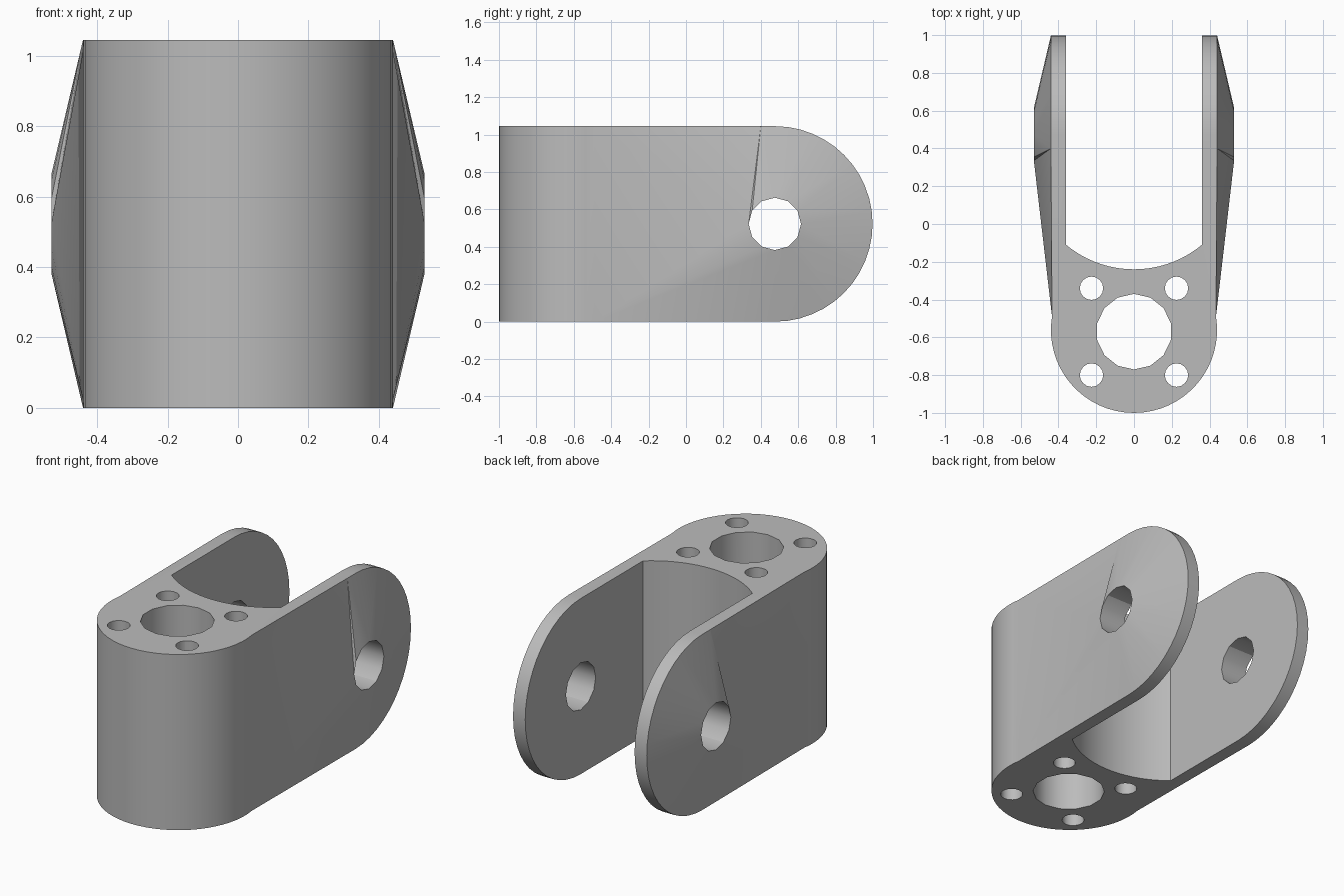
import bpy, bmesh, math
from mathutils import Matrix

if "Cube" in bpy.data.objects:
    bpy.data.objects.remove(bpy.data.objects["Cube"])

H = 1.045            # height
MID = H / 2
PIN_Y, PIN_R = 0.475, 0.14
INNER, EDGE, NECK, BOSS = 0.36, 0.44, 0.434, 0.53
NECK_Y, SCOOP_Y = -0.49, -0.11
ARC = 24             # segments round each arm tip
SIDES = 12           # sides of each pin hole

grey = bpy.data.materials.new("light grey")
grey.use_nodes = True
grey.diffuse_color = (0.5, 0.5, 0.5, 1)
grey.node_tree.nodes["Principled BSDF"].inputs["Base Color"].default_value = (0.5, 0.5, 0.5, 1)

bm = bmesh.new()


def outline(s, x, start_x, start_y):
    """Arm side outline, from the top front corner round the tip to the bottom."""
    pts = [(start_x, start_y, H), (x, 0.40, H)]
    for j in range(ARC + 1):
        a = math.pi / 2 - math.pi * j / ARC
        pts.append((x, PIN_Y + MID * math.cos(a), MID + MID * math.sin(a)))
    pts.append((start_x, start_y, 0))
    return [bm.verts.new((s * px, y, z)) for px, y, z in pts]


def pin_rim(s, x):
    ring = []
    for k in range(SIDES):
        a = math.pi - math.tau * k / SIDES
        ring.append(bm.verts.new((s * x, PIN_Y + PIN_R * math.cos(a), MID + PIN_R * math.sin(a))))
    return ring


def fill_side(o, h):
    """Triangle fans between the outline and the pin hole."""
    h = h + [h[0]]
    i = k = 0
    quarter = SIDES // 4
    steps = "o" + "h" * quarter + "o"
    for j in range(ARC):
        steps += "oh" if j % 4 == 2 else "o"
    steps += "o" + "h" * quarter
    for step in steps:
        if step == "o":
            bm.faces.new((o[i], o[i + 1], h[k]))
            i += 1
        else:
            bm.faces.new((o[i], h[k + 1], h[k]))
            k += 1
    bm.faces.new((o[-1], o[0], h[0]))


# Two flared arms
arms = {}
for s in (1, -1):
    outer = outline(s, EDGE, NECK, NECK_Y)
    inner = outline(s, INNER, INNER, SCOOP_Y)
    rim_out, rim_in = pin_rim(s, BOSS), pin_rim(s, INNER)
    fill_side(outer, rim_out)
    fill_side(inner, rim_in)
    for k in range(SIDES):
        n = (k + 1) % SIDES
        bm.faces.new((rim_out[k], rim_out[n], rim_in[n], rim_in[k]))
    for j in range(2, ARC + 2):
        bm.faces.new((outer[j], outer[j + 1], inner[j + 1], inner[j]))
    arms[s] = (outer, inner)


def wall(radius, cy, a0, a1, count, ends):
    """Curved upright wall joining both arms; returns its top and bottom edges."""
    rows = []
    for z, (first, last) in zip((H, 0), ends):
        row = [first]
        for j in range(1, count):
            a = a0 + (a1 - a0) * j / count
            row.append(bm.verts.new((radius * math.cos(a), cy + radius * math.sin(a), z)))
        rows.append(row + [last])
    top, low = rows
    for j in range(count):
        bm.faces.new((top[j], top[j + 1], low[j + 1], low[j]))
    return rows


# Rounded front and hollow scoop between the arms
(lo, li), (ro, ri) = arms[1], arms[-1]
past = math.asin(0.07 / 0.44)
front = wall(0.44, -0.56, past, -math.pi - past, 32, ((lo[0], ro[0]), (lo[-1], ro[-1])))
R = 0.563
half = math.asin(INNER / R)
scoop = wall(R, 0.323, -math.pi / 2 - half, -math.pi / 2 + half, 18,
             ((ri[0], li[0]), (ri[-1], li[-1])))

# Flat top and bottom
bm.faces.new(front[0] + ro[1:3] + [ri[2], ri[1]] + scoop[0] + [li[1], li[2], lo[2], lo[1]])
bm.faces.new(front[1] + [ro[-2], ri[-2]] + scoop[1] + [li[-2], lo[-2]])
bmesh.ops.recalc_face_normals(bm, faces=bm.faces)

mesh = bpy.data.meshes.new("clevis_bracket")
bm.to_mesh(mesh)
bm.free()
mesh.materials.append(grey)
bracket = bpy.data.objects.new("clevis_bracket", mesh)
bpy.context.collection.objects.link(bracket)

# Upright bore and four bolt holes
cut = bmesh.new()
holes = [(0, 0, 0.2, 14)]
holes += [(sx * 0.225, sy * 0.23, 0.062, 16) for sx in (1, -1) for sy in (1, -1)]
for x, y, r, n in holes:
    bmesh.ops.create_cone(cut, cap_ends=True, segments=n, radius1=r, radius2=r, depth=2,
                          matrix=Matrix.Translation((x, y - 0.57, MID)))
cut_mesh = bpy.data.meshes.new("hole_cutter")
cut.to_mesh(cut_mesh)
cut.free()
cut_mesh.materials.append(grey)
cutter = bpy.data.objects.new("hole_cutter", cut_mesh)
cutter.hide_render = True
bpy.context.collection.objects.link(cutter)

mod = bracket.modifiers.new("holes", "BOOLEAN")
mod.operation = "DIFFERENCE"
mod.solver = "EXACT"
mod.object = cutter
bpy.ops.object.select_all(action="DESELECT")
bracket.select_set(True)
bpy.context.view_layer.objects.active = bracket
bpy.ops.object.modifier_apply(modifier=mod.name)
bpy.data.objects.remove(cutter)
bpy.ops.object.shade_smooth_by_angle(angle=math.radians(30))
